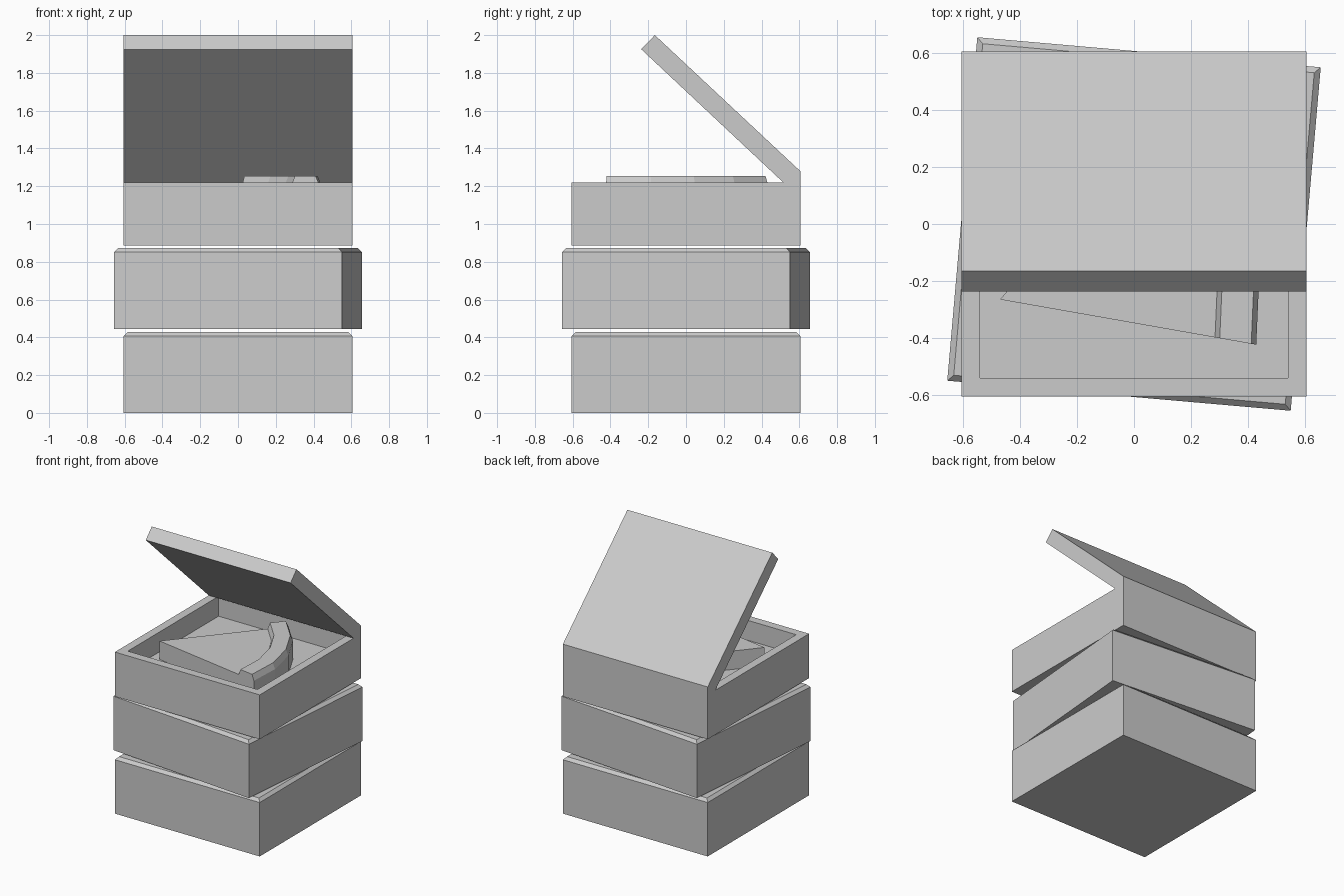
import bpy, bmesh
from math import radians, cos, sin

if "Cube" in bpy.data.objects:
    bpy.data.objects.remove(bpy.data.objects["Cube"])

HALF = 0.605      # half width of a box
TIP = (-0.47, -0.265)


def finish(bm, name):
    bmesh.ops.recalc_face_normals(bm, faces=bm.faces)
    mesh = bpy.data.meshes.new(name)
    bm.to_mesh(mesh)
    bm.free()
    obj = bpy.data.objects.new(name, mesh)
    bpy.context.collection.objects.link(obj)
    return obj


def block(z0, z1):
    """Square block; returns the bmesh and its top face."""
    bm = bmesh.new()
    bmesh.ops.create_cube(bm, size=1)
    for v in bm.verts:
        v.co.x *= 2 * HALF
        v.co.y *= 2 * HALF
        v.co.z = z0 if v.co.z < 0 else z1
    return bm, max(bm.faces, key=lambda f: f.calc_center_median().z)


def closed_box(name, z0, turn=0):
    """Closed box with a chamfered top rim."""
    bm, top = block(z0, z0 + 0.428)
    bmesh.ops.bevel(bm, geom=list(top.edges), offset=0.021, segments=1,
                    affect='EDGES')
    obj = finish(bm, name)
    obj.rotation_euler.z = radians(turn)


def extrude_profile(name, sections):
    """Skin a row of matching cross-sections and cap both ends."""
    bm = bmesh.new()
    rings = [[bm.verts.new(p) for p in s] for s in sections]
    n = len(rings[0])
    for a, b in zip(rings, rings[1:]):
        for i in range(n):
            j = (i + 1) % n
            bm.faces.new((a[i], a[j], b[j], b[i]))
    bm.faces.new(rings[0])
    bm.faces.new(rings[-1])
    return finish(bm, name)


# Two closed boxes, the middle one turned slightly
closed_box("bottom_box", 0.0)
closed_box("middle_box", 0.445, -5)

# Open tray on top
bm, top = block(0.885, 1.22)
bmesh.ops.inset_region(bm, faces=[top], thickness=0.09)
ring = bmesh.ops.extrude_face_region(bm, geom=[top])
bmesh.ops.translate(bm, vec=(0, 0, -0.15),
                    verts=[g for g in ring["geom"] if isinstance(g, bmesh.types.BMVert)])
if top.is_valid:
    bm.faces.remove(top)
finish(bm, "open_tray")

# Raised lid hinged along the back edge
lid = [(0.605, 1.22), (0.605, 1.28), (-0.165, 2.0), (-0.237, 1.925), (0.515, 1.22)]
extrude_profile("lid", [[(x, y, z) for y, z in lid] for x in (-HALF, HALF)])


# Pizza slice: 60 degree wedge in four facets, with a raised crust
def polar(r, deg, z):
    a = radians(deg)
    return (TIP[0] + r * cos(a), TIP[1] + r * sin(a), z)


angles = [-10 + 15 * i for i in range(5)]
FLOOR, TOP = 1.071, 1.21
wedge = [(TIP[0], TIP[1], 0)] + [polar(0.766, a, 0) for a in angles]
extrude_profile("slice_filling", [[(x, y, z) for x, y, _ in wedge] for z in (FLOOR, TOP)])

crust = [(0.766, FLOOR), (0.766, TOP), (0.783, 1.253), (0.895, 1.253),
         (0.913, TOP), (0.913, FLOOR)]
extrude_profile("slice_crust", [[polar(r, a, z) for r, z in crust] for a in angles])
